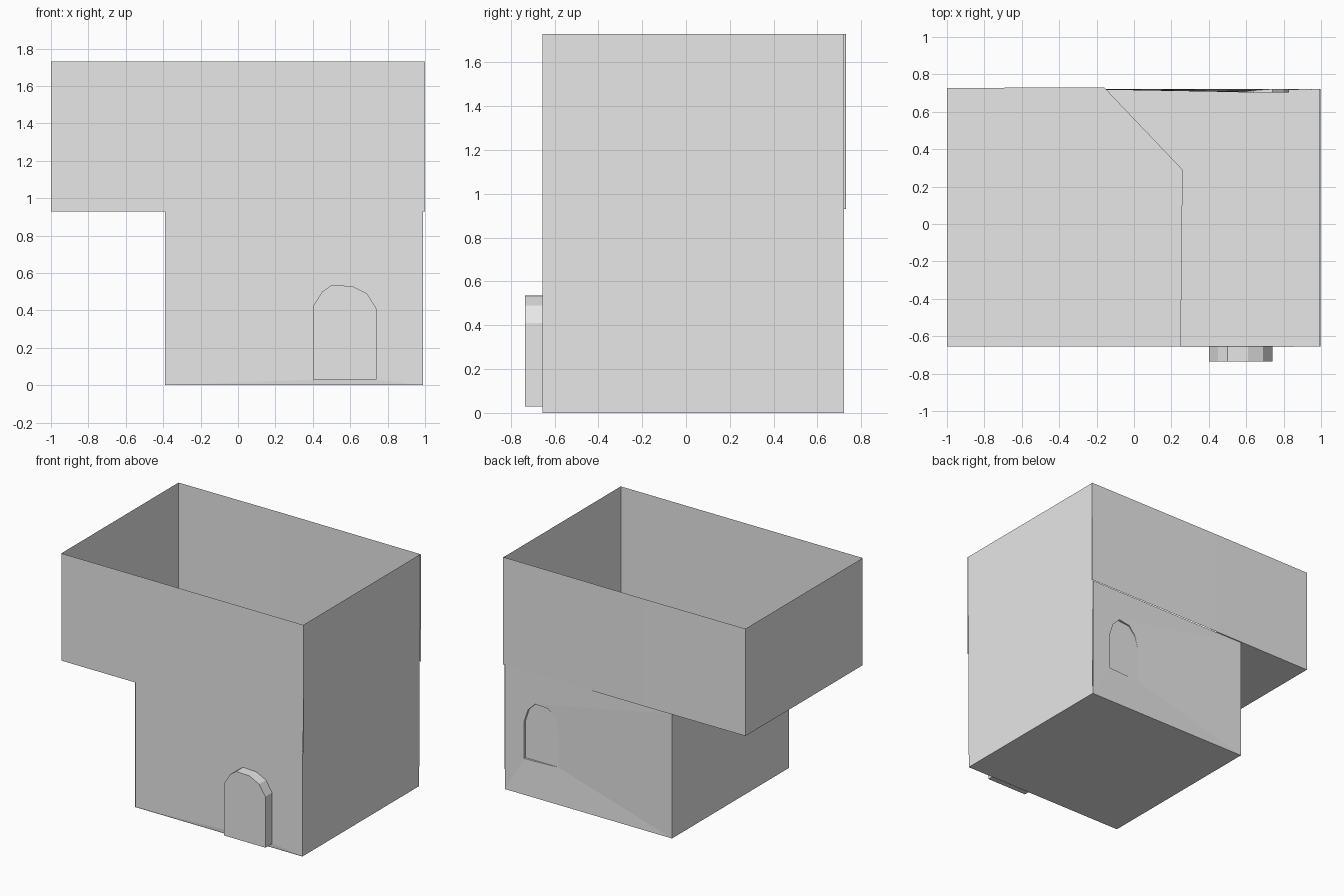
import bpy

if "Cube" in bpy.data.objects:
    bpy.data.objects.remove(bpy.data.objects["Cube"])

stone = bpy.data.materials.new("plain grey")
stone.diffuse_color = (0.8, 0.8, 0.8, 1)
stone.use_nodes = True
stone.node_tree.nodes["Principled BSDF"].inputs["Base Color"].default_value = stone.diffuse_color


def make(name, verts, faces):
    mesh = bpy.data.meshes.new(name)
    mesh.from_pydata(verts, [], faces)
    mesh.materials.append(stone)
    mesh.update()
    obj = bpy.data.objects.new(name, mesh)
    bpy.context.collection.objects.link(obj)
    return obj


def arched_wall(name, x0, x1, top, wall_y, arch, face_y, back=False):
    """Thin wall with an arched panel pushed out or in from it.
    arch holds (x, z, rim depth), from one foot over the crown to the other."""
    n, m = len(arch), len(arch) // 2
    verts = [(x0, wall_y, 0), (x1, wall_y, 0), (x1, wall_y, top), (x0, wall_y, top)]
    verts += [(x, y, z) for x, z, y in arch]
    verts += [(x, face_y, z) for x, z, y in arch]
    rim = list(range(4, 4 + n))
    panel = list(range(4 + n, 4 + 2 * n))
    faces = [[0, 1, rim[-1], rim[0]],
             [0] + rim[:m + 1] + [3],
             rim[m:] + [1, 2],
             [3, rim[m], 2],
             panel[::-1]]
    for i in range(n):
        j = (i + 1) % n
        faces.append([rim[i], rim[j], panel[j], panel[i]])
    if back:
        faces = [f[::-1] for f in faces]
    return make(name, verts, faces)


L, R, W = -0.39, 0.99, -1.0      # lower left, right side, overhang left
F, B = -0.655, 0.722             # front and back
MID, TOP = 0.93, 1.73            # storey heights

# Lower storey front with projecting arched door
door = [(0.40, 0.03), (0.40, 0.42), (0.45, 0.50), (0.50, 0.535),
        (0.61, 0.53), (0.69, 0.49), (0.74, 0.41), (0.74, 0.03)]
arched_wall("lower_front_wall", L, R, MID, F + 0.003,
            [(x, z, F) for x, z in door], -0.735)

# Lower storey back with shallow arched recess, flush on its inner side
niche = [(0.56, 0.27, 0.705), (0.56, 0.55, 0.705), (0.585, 0.63, 0.707),
         (0.64, 0.69, 0.714), (0.74, 0.70, B), (0.80, 0.64, B),
         (0.83, 0.55, B), (0.83, 0.27, B)]
arched_wall("lower_back_wall", L, R, MID, B, niche, 0.704, back=True)

# Lower side and ground floor
make("lower_left_wall", [(L, F, 0), (L, B, 0), (L, B, MID), (L, F, MID)], [(3, 2, 1, 0)])
make("ground_floor", [(L, F, 0), (R, F, 0), (R, B, 0), (L, B, 0)], [(3, 2, 1, 0)])

# Full height right wall
make("right_wall", [(R, F, 0), (R, B, 0), (R + 0.007, B, TOP), (R + 0.007, F, TOP)],
     [(0, 1, 2, 3)])

# Upper storey walls, open at the top; the back bends slightly outward
E = 1.0
ring = [(E, F), (W, F), (W, 0.727), (-0.16, 0.731), (E, 0.727)]
make("upper_walls", [(x, y, z) for z in (MID, TOP) for x, y in ring],
     [(i, i + 5, i + 6, i + 1) for i in range(4)])

# Upper floor with an opening on the right
make("upper_floor", [(W, F, MID), (0.25, F, MID), (0.26, 0.29, MID),
                     (-0.16, 0.731, MID), (W, 0.727, MID)], [(0, 1, 2, 3, 4)])
